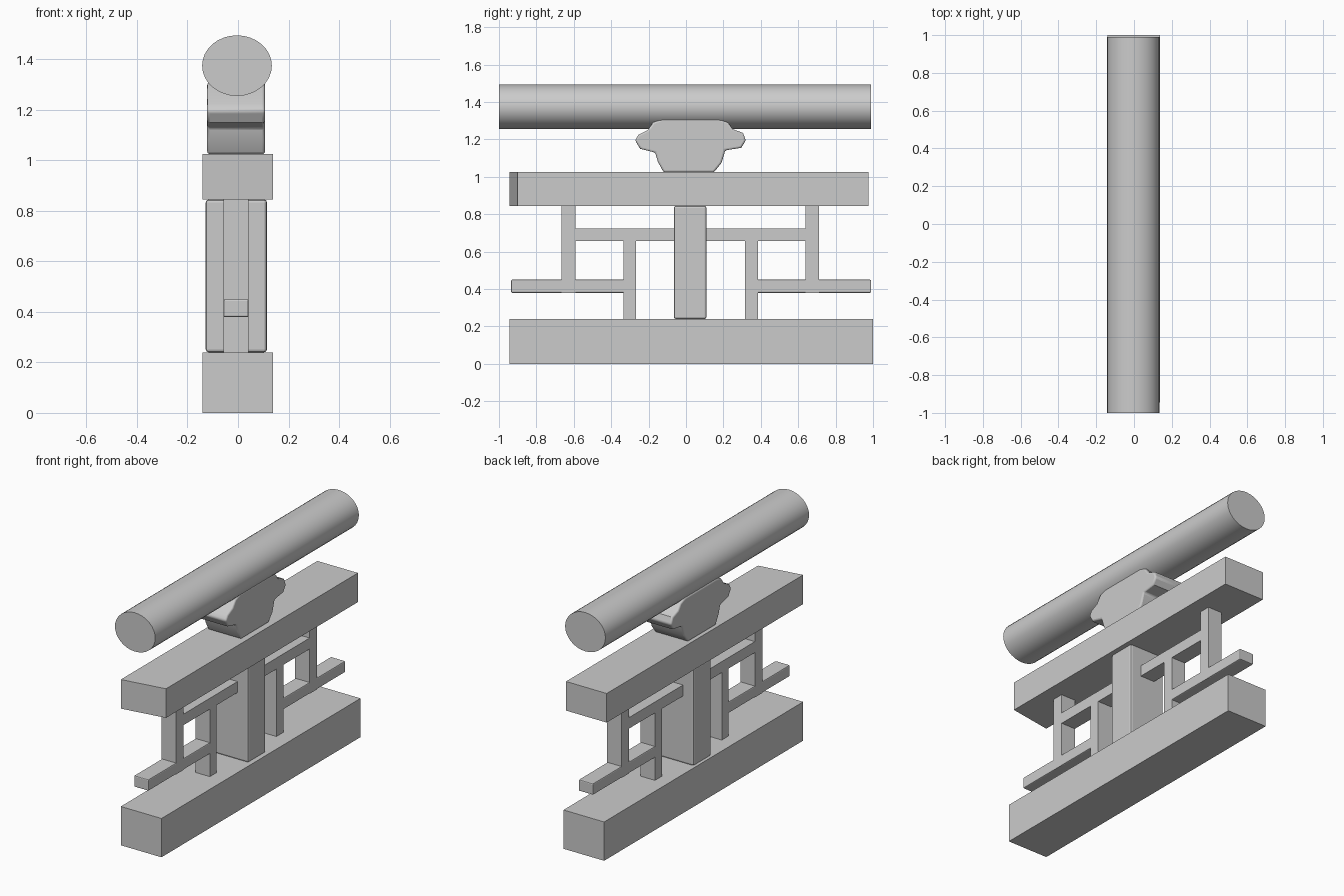
import bpy, bmesh, math

if "Cube" in bpy.data.objects:
    bpy.data.objects.remove(bpy.data.objects["Cube"], do_unlink=True)

GREY = (0.6, 0.6, 0.6, 1)
grey = bpy.data.materials.new("plain grey")
grey.use_nodes = True
grey.diffuse_color = GREY
grey.node_tree.nodes["Principled BSDF"].inputs["Base Color"].default_value = GREY


def finish(name, bm, bevel=0, segments=2, smooth=False):
    bmesh.ops.recalc_face_normals(bm, faces=bm.faces)
    mesh = bpy.data.meshes.new(name)
    bm.to_mesh(mesh)
    bm.free()
    mesh.materials.append(grey)
    ob = bpy.data.objects.new(name, mesh)
    bpy.context.collection.objects.link(ob)
    if bevel:
        mod = ob.modifiers.new("soft edges", "BEVEL")
        mod.width, mod.segments = bevel, segments
        mod.limit_method = "ANGLE"
        mod.angle_limit = math.radians(50)
    if smooth:
        bpy.ops.object.select_all(action="DESELECT")
        ob.select_set(True)
        bpy.context.view_layer.objects.active = ob
        bpy.ops.object.shade_smooth_by_angle(angle=math.radians(35))
    return ob


def box(name, xs, ys, zs, bevel=0, skew=0):
    """Box between limits; skew sets back the +x corner of the front end."""
    bm = bmesh.new()
    bmesh.ops.create_cube(bm, size=1)
    for v in bm.verts:
        front_left = v.co.x > 0 and v.co.y < 0
        v.co = [lim[int(c > 0)] for lim, c in zip((xs, ys, zs), v.co)]
        if front_left:
            v.co.y += skew
    return finish(name, bm, bevel)


# Base and top beams; the front end of the top one is cut at a slant
WIDE = (-0.14, 0.138)
box("base_beam", WIDE, (-0.945, 1.0), (0, 0.24))
box("top_beam", WIDE, (-0.945, 0.975), (0.845, 1.025), skew=0.045)

# Central pillar
box("central_pillar", (-0.128, 0.115), (-0.065, 0.11), (0.24, 0.845), bevel=0.012)

# Stepped lattice on both sides of the pillar
THIN = (-0.057, 0.042)
for side, outer, inner, tip, root in (
        ("front", (-0.665, -0.592), (-0.335, -0.268), -0.935, -0.06),
        ("back", (0.64, 0.71), (0.315, 0.385), 0.99, 0.105)):
    box(side + "_outer_post", THIN, outer, (0.38, 0.845))
    box(side + "_inner_post", THIN, inner, (0.24, 0.725))
    box(side + "_upper_rail", THIN, sorted((sum(outer) / 2, root)), (0.657, 0.725))
    box(side + "_lower_rail", THIN, sorted((sum(inner) / 2, tip)), (0.38, 0.45), bevel=0.006)

# Scalloped bracket: a side profile (y, z) extruded across
profile = [(-0.13, 1.308), (0.18, 1.308), (0.225, 1.29), (0.25, 1.255),
           (0.305, 1.235), (0.32, 1.195), (0.295, 1.155), (0.21, 1.142),
           (0.19, 1.075), (0.15, 1.025), (-0.12, 1.025), (-0.15, 1.08),
           (-0.165, 1.13), (-0.245, 1.15), (-0.272, 1.195), (-0.255, 1.225),
           (-0.205, 1.25), (-0.175, 1.292)]
bm = bmesh.new()
face = bm.faces.new([bm.verts.new((-0.122, y, z)) for y, z in profile])
ext = bmesh.ops.extrude_face_region(bm, geom=[face])
bmesh.ops.translate(bm, vec=(0.229, 0, 0),
                    verts=[g for g in ext["geom"] if isinstance(g, bmesh.types.BMVert)])
finish("scalloped_bracket", bm, bevel=0.01, segments=3, smooth=True)

# Slightly flattened log lying along the top
bm = bmesh.new()
bmesh.ops.create_cone(bm, cap_ends=True, segments=32, radius1=1, radius2=1, depth=1.99)
for v in bm.verts:
    x, y, z = v.co
    v.co = (x * 0.138 - 0.004, z - 0.005, y * 0.12 + 1.375)
finish("top_log", bm, smooth=True)
